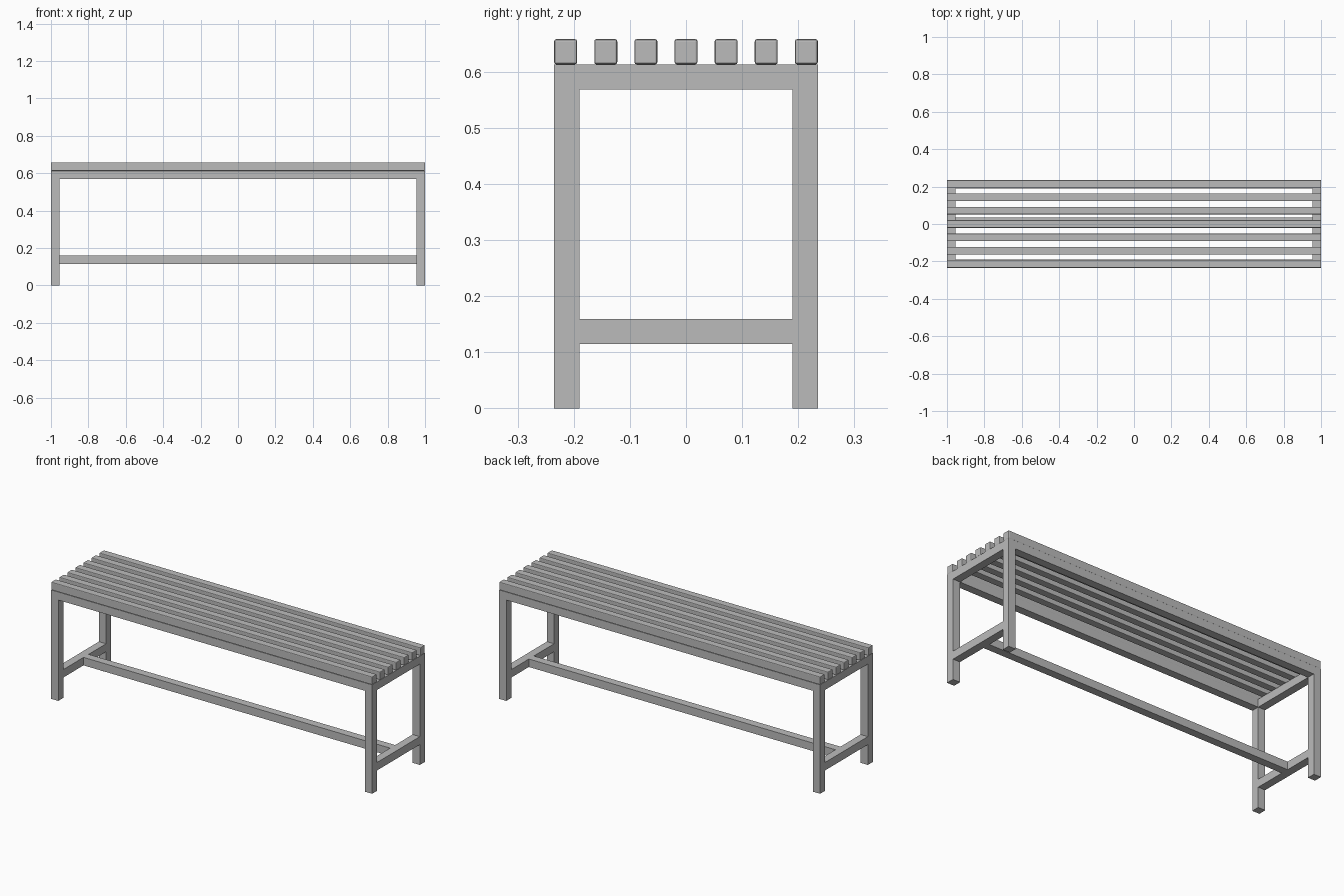
import bpy

cube = bpy.data.objects.get("Cube")
if cube:
    bpy.data.objects.remove(cube, do_unlink=True)

# Plain grey paint
grey = bpy.data.materials.new("grey_paint")
grey.use_nodes = True
colour = (0.5, 0.5, 0.5, 1)
grey.diffuse_color = colour
grey.node_tree.nodes["Principled BSDF"].inputs["Base Color"].default_value = colour


def bar(name, centre, size, bevel=0):
    bpy.ops.mesh.primitive_cube_add(size=1, location=centre)
    ob = bpy.context.object
    ob.name = name
    ob.scale = size
    bpy.ops.object.transform_apply(location=False, rotation=False, scale=True)
    ob.data.materials.append(grey)
    if bevel:
        mod = ob.modifiers.new("rounded_edges", "BEVEL")
        mod.width = bevel
        mod.segments = 2
    return ob


T = 0.045                 # tube thickness
LENGTH, WIDTH = 2.0, 0.47
FRAME_TOP = 0.613
LOW_Z = 0.137             # height of the lower bars
X = (LENGTH - T) / 2
Y = (WIDTH - T) / 2
RAIL_Z = FRAME_TOP - T / 2

# Legs and end frames
for side, sx in (("right", -1), ("left", 1)):
    for end, sy in (("front", -1), ("back", 1)):
        bar(f"{end}_{side}_leg", (sx * X, sy * Y, FRAME_TOP / 2), (T, T, FRAME_TOP))
    for level, z in (("upper", RAIL_Z), ("lower", LOW_Z)):
        bar(f"{side}_{level}_crossbar", (sx * X, 0, z), (T, WIDTH - 2 * T, T))

# Long rails under the seat
for end, sy in (("front", -1), ("back", 1)):
    bar(f"{end}_rail", (0, sy * Y, RAIL_Z), (LENGTH - 2 * T, T, T))

# Low stretcher between the end frames, set slightly off centre
bar("stretcher", (0, 0.012, LOW_Z), (LENGTH - 2 * T, T, T))

# Seat slats with softened edges
SLATS, SLAT_W = 7, 0.041
pitch = (WIDTH - SLAT_W) / (SLATS - 1)
for i in range(SLATS):
    y = (i - (SLATS - 1) / 2) * pitch
    bar(f"seat_slat_{i + 1}", (0, y, FRAME_TOP + T / 2), (LENGTH, SLAT_W, T), 0.004)
